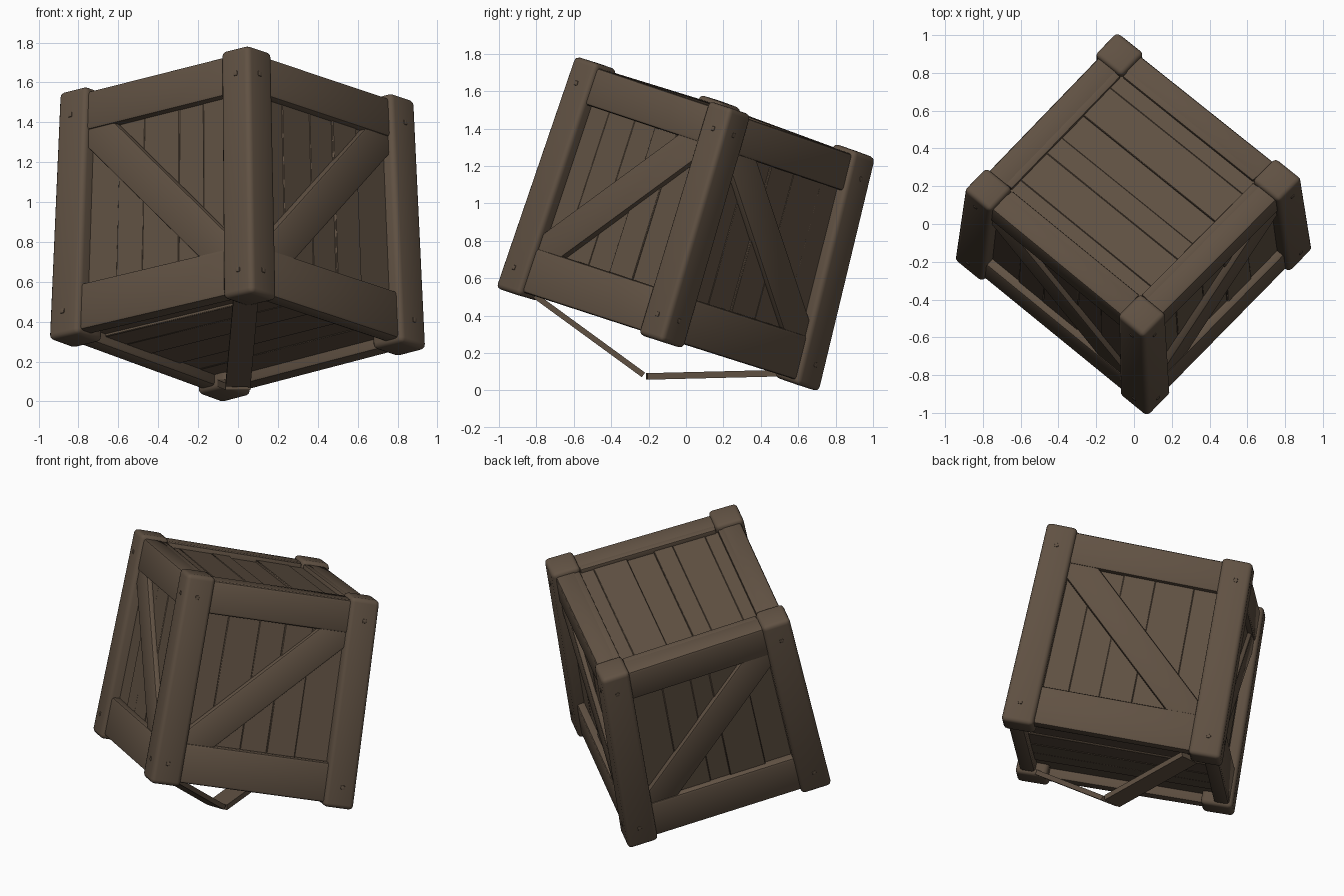
import bpy
import bmesh
import random
from math import radians
from mathutils import Matrix, Vector

random.seed(4)
if "Cube" in bpy.data.objects:
    bpy.data.objects.remove(bpy.data.objects["Cube"], do_unlink=True)

wood = bpy.data.materials.new("weathered_brown_wood")
wood.use_nodes = True
wood.diffuse_color = (0.118, 0.083, 0.056, 1)
wood.node_tree.nodes["Principled BSDF"].inputs["Base Color"].default_value = wood.diffuse_color
wood.node_tree.nodes["Principled BSDF"].inputs["Roughness"].default_value = 0.9

# Outer ends of the four corner posts: (bottom, top), keyed by side in crate space
H = 0.63
POSTS = {
    (-1, -1): (Vector((0.07, -1.025, 0.55)), Vector((0.05, -0.60, 1.79))),
    (1, -1): (Vector((0.95, -0.13, 0.26)), Vector((0.89, 0.24, 1.51))),
    (-1, 1): (Vector((-0.955, -0.19, 0.31)), Vector((-0.90, 0.18, 1.55))),
    (1, 1): (Vector((-0.08, 0.72, -0.01)), Vector((-0.09, 1.02, 1.24))),
}


def lean(p):
    """Carry a point of the upright crate into the tilted, tapering crate."""
    u, v, w = p / H
    out = Vector()
    for (sx, sy), (low, high) in POSTS.items():
        out += low.lerp(high, (1 + w) / 2) * ((1 + sx * u) * (1 + sy * v) / 4)
    return out


def finish(bm, name):
    mesh = bpy.data.meshes.new(name)
    bmesh.ops.recalc_face_normals(bm, faces=bm.faces)
    bm.to_mesh(mesh)
    bm.free()
    mesh.materials.append(wood)
    obj = bpy.data.objects.new(name, mesh)
    bpy.context.collection.objects.link(obj)
    bpy.ops.object.select_all(action='DESELECT')
    obj.select_set(True)
    bpy.context.view_layer.objects.active = obj
    bpy.ops.object.shade_smooth_by_angle(angle=radians(40))


def beam(name, low, high, bevel=0.012, turn=0, tilt=0.0, segments=2):
    """Rounded beam between two opposite corners, turned to one crate side."""
    low, high = Vector(low), Vector(high)
    bm = bmesh.new()
    bmesh.ops.create_cube(bm, size=1)
    bmesh.ops.scale(bm, vec=high - low, verts=bm.verts)
    bmesh.ops.bevel(bm, geom=bm.edges[:], offset=bevel, segments=segments,
                    affect='EDGES', profile=0.5)
    place = (Matrix.Rotation(radians(90 * turn), 4, 'Z')
             @ Matrix.Translation((low + high) / 2)
             @ Matrix.Rotation(tilt, 4, 'Y'))
    bm.transform(place)
    for vert in bm.verts:
        vert.co = lean(vert.co)
    finish(bm, name)


def planks(name, start, end, count, make):
    """Row of slightly uneven boards; make gives the corners of one board."""
    step = (end - start) / count
    cuts = [start + i * step + random.uniform(-0.2, 0.2) * step * (0 < i < count)
            for i in range(count + 1)]
    for i in range(count):
        low, high, turn = make(cuts[i] - 0.001, cuts[i + 1] + 0.001,
                               random.uniform(0, 0.016))
        beam(f"{name}_{i + 1}", low, high, 0.004, turn, segments=1)


# Corner posts
POST = 0.185
for i, (sx, sy) in enumerate(POSTS):
    xs = sorted((sx * H, sx * (H - POST)))
    ys = sorted((sy * H, sy * (H - POST)))
    beam(f"corner_post_{i + 1}", (xs[0], ys[0], -H), (xs[1], ys[1], H), 0.026, segments=3)

# Four sides: rails, diagonal brace, upright boards and nail heads
INNER = H - POST
RAIL = H - 0.022
for k, side in enumerate(("front_right", "back_right", "back_left", "front_left")):
    beam(f"{side}_top_rail", (-INNER - 0.05, -RAIL, 0.41),
         (INNER + 0.05, -RAIL + 0.13, RAIL), 0.016, k)
    beam(f"{side}_bottom_rail", (-INNER - 0.05, -RAIL, -RAIL),
         (INNER + 0.05, -RAIL + 0.09, -0.37), 0.016, k)
    slope = radians(-44 if k % 2 == 0 else 44)
    beam(f"{side}_brace", (-0.66, -RAIL + 0.008, -0.08),
         (0.66, -RAIL + 0.06, 0.108), 0.012, k, slope)
    planks(f"{side}_board", -INNER - 0.01, INNER + 0.01, 5,
           lambda a, b, d, k=k: ((a, -0.575 + d, -0.45), (b, -0.53 + d, 0.48), k))
    for sx in (-1, 1):
        for z in (-0.5, 0.5):
            x = sx * (H - 0.085)
            beam(f"{side}_nail", (x - 0.012, -H - 0.004, z - 0.012),
                 (x + 0.012, -H + 0.02, z + 0.012), 0.004, k)

# Lid frame
for k in range(4):
    beam(f"lid_batten_{k + 1}", (-INNER, -RAIL + 0.1, RAIL - 0.07),
         (INNER, -RAIL + 0.155, RAIL - 0.001), 0.008, k)


# Lid and floor boards
for name, sign, face in (("lid", 1, 0.588), ("floor", -1, 0.565)):
    def board(a, b, d):
        zs = sorted((sign * (face - d), sign * (face - d - 0.035)))
        return (a, -0.54, zs[0]), (b, 0.54, zs[1]), 0
    planks(f"{name}_board", -0.53, 0.53, 6, board)


# Broken slat hanging below the floor, in two pieces
def slat(name, a, b, width, thickness):
    a, b = Vector(a), Vector(b)
    along = (b - a).normalized()
    across = (Vector((1, 0, 0)) - along * along.x).normalized()
    normal = across.cross(along)
    bm = bmesh.new()
    bmesh.ops.create_cube(bm, size=1)
    bmesh.ops.scale(bm, vec=(width, (b - a).length, thickness), verts=bm.verts)
    turn = Matrix((across, along, normal)).transposed().to_4x4()
    bm.transform(Matrix.Translation((a + b) / 2) @ turn)
    finish(bm, name)


slat("hanging_slat_front", (0.04, -0.84, 0.53), (0.0, -0.23, 0.085), 0.125, 0.03)
slat("hanging_slat_back", (0.0, -0.21, 0.075), (-0.04, 0.48, 0.092), 0.125, 0.035)
